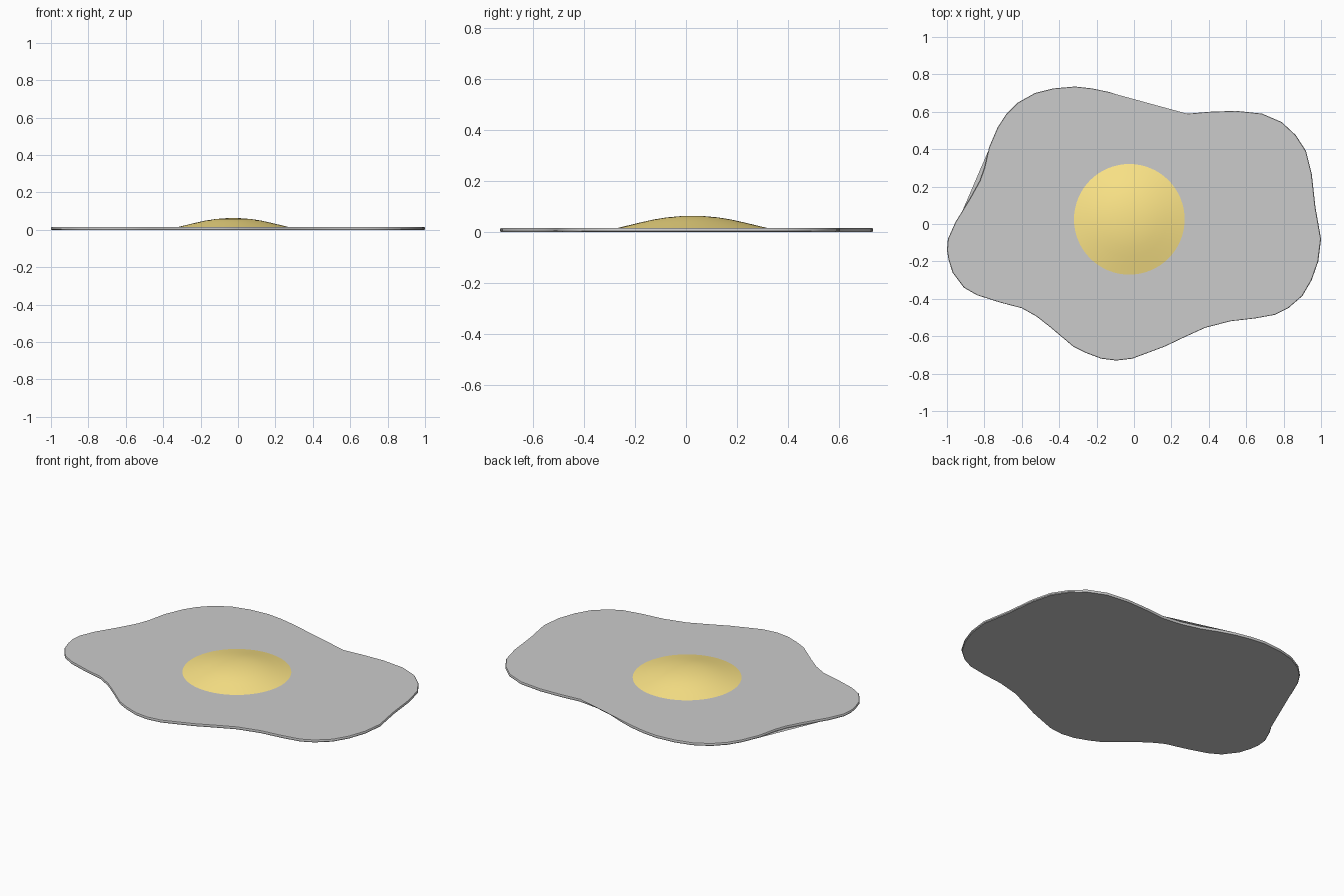
import bpy, bmesh, math

if "Cube" in bpy.data.objects:
    bpy.data.objects.remove(bpy.data.objects["Cube"])

# Egg white outline, counter-clockwise seen from above
RIGHT = [(1, -.08), (.97, .09), (.95, .27), (.92, .39), (.865, .475), (.79, .545),
         (.685, .59), (.545, .605), (.405, .6), (.29, .59)]
BACK_DIP = [(.17, .605), (.06, .635), (-.04, .675)]
BACK = [(-.13, .705), (-.225, .725), (-.315, .735), (-.43, .725), (-.53, .7),
        (-.62, .65), (-.685, .585), (-.73, .515), (-.775, .41)]
LEFT_DIP = [(-.8, .3), (-.825, .23), (-.875, .14)]
FRONT = [(-.93, .05), (-.955, .01), (-.995, -.08), (-1, -.14), (-.992, -.19), (-.97, -.26),
         (-.91, -.34), (-.84, -.38), (-.715, -.42), (-.6, -.45), (-.52, -.495),
         (-.45, -.55), (-.325, -.655), (-.255, -.69), (-.175, -.72), (-.095, -.73),
         (-.01, -.72), (.085, -.685), (.165, -.655), (.27, -.605), (.38, -.555),
         (.515, -.52), (.645, -.505), (.755, -.485), (.825, -.45), (.9, -.385),
         (.95, -.3), (.985, -.2)]
OUTLINE = RIGHT + BACK_DIP + BACK + LEFT_DIP + FRONT
N = len(OUTLINE)


def finish(bm, name):
    mesh = bpy.data.meshes.new(name)
    bm.to_mesh(mesh)
    bm.free()
    obj = bpy.data.objects.new(name, mesh)
    bpy.context.collection.objects.link(obj)
    bpy.ops.object.select_all(action='DESELECT')
    obj.select_set(True)
    bpy.context.view_layer.objects.active = obj
    bpy.ops.object.shade_smooth_by_angle(angle=math.radians(40))
    return obj


def bridge(bm, low, high):
    n = len(low)
    for i in range(n):
        j = (i + 1) % n
        bm.faces.new((low[i], low[j], high[j], high[i]))


# Egg white: thin slab with a softened rim
bm = bmesh.new()
rings = [[bm.verts.new((x * s, y * s, z)) for x, y in OUTLINE]
         for s, z in ((.996, 0), (1, .004), (1, .011), (.997, .015))]
for a, b in zip(rings, rings[1:]):
    bridge(bm, a, b)
bm.faces.new(rings[-1])
bm.faces.new(rings[0][::-1])

# Thin webs spanning the back dip (top face) and the left dip (bottom face)
a = len(RIGHT) - 1
bm.faces.new(rings[-1][a:a + len(BACK_DIP) + 2][::-1])
b = len(RIGHT + BACK_DIP + BACK) - 1
bm.faces.new(rings[0][b:b + len(LEFT_DIP) + 2])
finish(bm, "egg_white")

# Yolk: low dome turned from a profile
PROFILE = [(.3, .014), (.25, .026), (.2, .038), (.15, .049), (.1, .057), (.05, .0615)]
SIDES = 64
bm = bmesh.new()
rings = [[bm.verts.new((-.025 + r * math.cos(2 * math.pi * i / SIDES),
                        .025 + r * math.sin(2 * math.pi * i / SIDES), z))
          for i in range(SIDES)] for r, z in PROFILE]
for low, high in zip(rings, rings[1:]):
    bridge(bm, low, high)
tip = bm.verts.new((-.025, .025, .063))
for i in range(SIDES):
    bm.faces.new((rings[-1][i], rings[-1][(i + 1) % SIDES], tip))
yolk = finish(bm, "yolk")

mat = bpy.data.materials.new("yolk_yellow")
mat.diffuse_color = (1.0, .8, .25, 1)
mat.use_nodes = True
mat.node_tree.nodes["Principled BSDF"].inputs["Base Color"].default_value = mat.diffuse_color
yolk.data.materials.append(mat)
